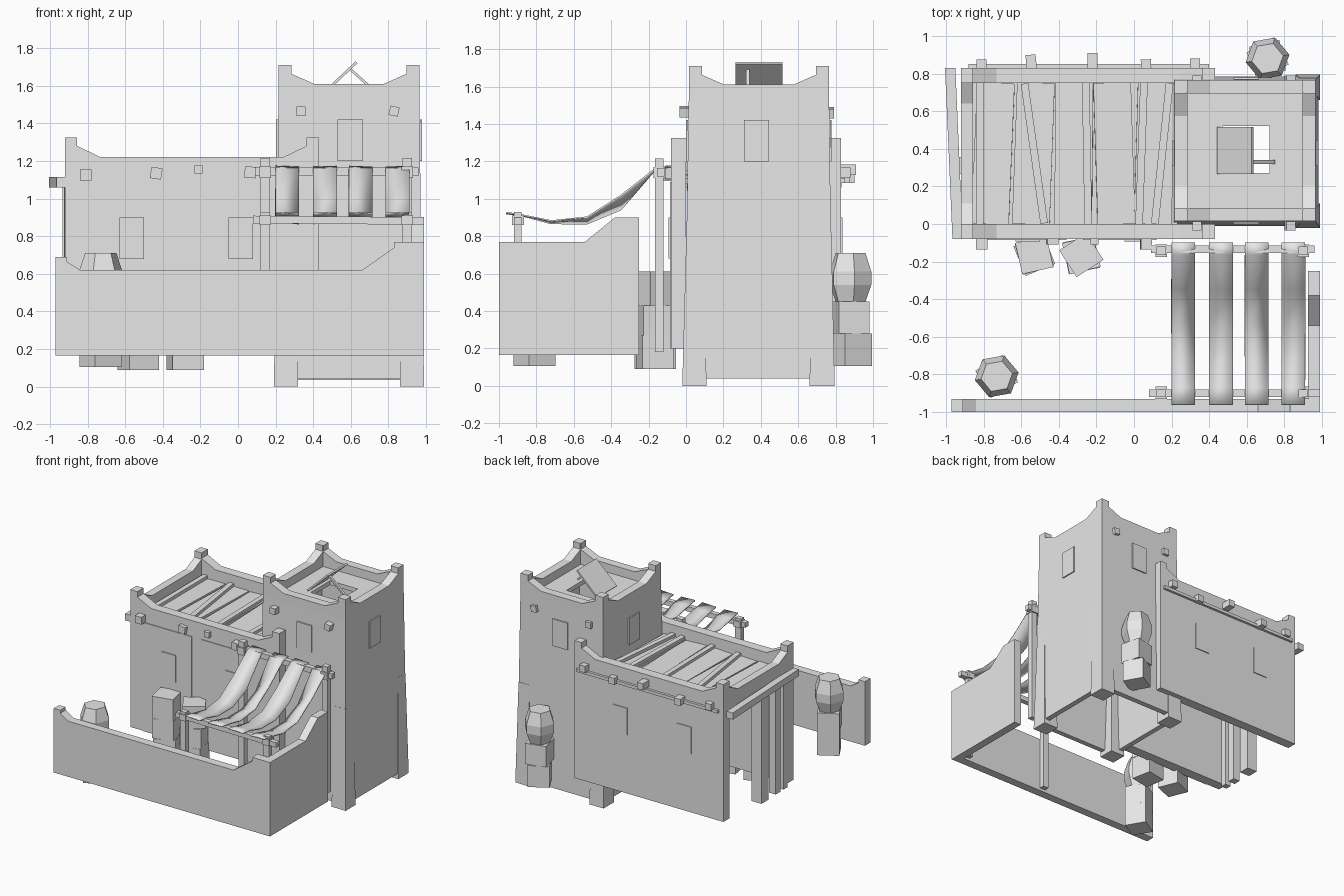
import bpy, bmesh, math, random
from mathutils import Vector

if "Cube" in bpy.data.objects:
    bpy.data.objects.remove(bpy.data.objects["Cube"])

random.seed(4)
clay = bpy.data.materials.new("plain_grey")
clay.diffuse_color = (0.8, 0.8, 0.8, 1)
clay.use_nodes = True
clay.node_tree.nodes["Principled BSDF"].inputs["Base Color"].default_value = clay.diffuse_color


def finish(name, bm):
    bmesh.ops.recalc_face_normals(bm, faces=bm.faces)
    me = bpy.data.meshes.new(name)
    bm.to_mesh(me)
    bm.free()
    me.materials.append(clay)
    ob = bpy.data.objects.new(name, me)
    bpy.context.collection.objects.link(ob)
    return ob


def box(name, lo, hi, rot=(0, 0, 0)):
    bm = bmesh.new()
    bmesh.ops.create_cube(bm, size=1)
    lo, hi = Vector(lo), Vector(hi)
    bmesh.ops.scale(bm, vec=hi - lo, verts=bm.verts)
    ob = finish(name, bm)
    ob.location = (lo + hi) / 2
    ob.rotation_euler = [math.radians(a) for a in rot]
    return ob


def prism(name, pts, axis, a, b):
    """Extrude a (side, height) outline along x or y from a to b."""
    bm = bmesh.new()
    place = (lambda u, z, d: (u, d, z)) if axis == 'y' else (lambda u, z, d: (d, u, z))
    face = bm.faces.new([bm.verts.new(place(u, z, a)) for u, z in pts])
    ext = bmesh.ops.extrude_face_region(bm, geom=[face])
    new = [v for v in ext['geom'] if isinstance(v, bmesh.types.BMVert)]
    bmesh.ops.translate(bm, verts=new, vec=place(0, 0, b - a))
    return finish(name, bm)


def rampart(u0, u1, z0, z1, zc, cw=0.065, sw=0.19):
    """Wall outline with raised corners sloping to a flat middle."""
    zs = zc - 0.045
    return [(u0, z0), (u1, z0), (u1, zc), (u1 - cw, zc), (u1 - cw, zs), (u1 - sw, z1),
            (u0 + sw, z1), (u0 + cw, zs), (u0 + cw, zc), (u0, zc)]


def frustum(name, lo, hi, z0, z1, open_bottom=False):
    """Tapered block between two (x0, x1, y0, y1) rectangles."""
    bm = bmesh.new()
    r = [[bm.verts.new((q[i], q[j], z)) for i, j in ((0, 2), (1, 2), (1, 3), (0, 3))]
         for q, z in ((lo, z0), (hi, z1))]
    bm.faces.new(r[1])
    if not open_bottom:
        bm.faces.new(r[0])
    for i in range(4):
        k = (i + 1) % 4
        bm.faces.new((r[0][i], r[0][k], r[1][k], r[1][i]))
    return finish(name, bm)


# Tower shell, open underneath, with roof hatch hole
X0, X1, Y0, Y1 = 0.215, 0.965, 0.015, 0.765
tower = frustum("tower_body", (0.20, 0.98, -0.01, 0.785), (X0, X1, Y0, Y1), 0.04, 1.54, True)
shell = tower.modifiers.new("thickness", 'SOLIDIFY')
shell.thickness, shell.offset = 0.06, -1
cutter = box("hatch_cutter", (0.47, 0.27, 1.40), (0.72, 0.52, 1.7))
cutter.hide_render = True
cutter.hide_viewport = True
cut = tower.modifiers.new("hatch", 'BOOLEAN')
cut.object, cut.operation, cut.solver = cutter, 'DIFFERENCE', 'EXACT'

# Tower corner buttresses
for sx in (0, 1):
    for sy in (0, 1):
        lo = ((0.19, 0.32), (0.86, 0.99))[sx] + ((-0.02, 0.11), (0.66, 0.795))[sy]
        hi = ((0.207, 0.30), (0.88, 0.973))[sx] + ((0.002, 0.09), (0.68, 0.777))[sy]
        frustum("tower_buttress", lo, hi, 0, 0.82)

# Tower parapet, windows and beam ends
for d in (Y0, Y1 - 0.07):
    prism("tower_parapet", rampart(X0, X1, 1.54, 1.61, 1.71), 'y', d, d + 0.07)
for d in (X0, X1 - 0.07):
    prism("tower_parapet_side", rampart(Y0, Y1, 1.54, 1.61, 1.71), 'x', d, d + 0.07)
for y in (0.006, 0.774):
    box("tower_window", (0.53, y - 0.005, 1.2), (0.665, y + 0.005, 1.42))
for x in (0.207, 0.973):
    box("tower_window_side", (x - 0.005, 0.31, 1.2), (x + 0.005, 0.445, 1.42))
for x, turn in ((0.335, 0), (0.83, 12)):
    box("tower_beam_end", (x - 0.025, -0.035, 1.44), (x + 0.025, 0.05, 1.49), (0, turn, 0))
    box("tower_beam_end_back", (x - 0.025, 0.73, 1.435), (x + 0.025, 0.79, 1.485), (0, turn, 0))

# Roof hatch lid and prop
prism("hatch_lid", [(0.44, 1.555), (0.45, 1.545), (0.635, 1.72), (0.625, 1.73)], 'y', 0.265, 0.515)
prism("hatch_prop", [(0.59, 1.685), (0.6, 1.695), (0.75, 1.56), (0.74, 1.55)], 'y', 0.32, 0.34)

# House walls
prism("house_front_wall", rampart(-0.92, 0.43, 0.2, 1.22, 1.325), 'y', -0.08, 0)
prism("house_back_wall", rampart(-0.92, 0.43, 0.2, 1.22, 1.325), 'y', 0.75, 0.83)
prism("house_left_parapet", rampart(-0.08, 0.83, 1.08, 1.22, 1.325), 'x', -0.92, -0.855)
for x0, x1 in ((-0.8, -0.36), (-0.27, 0.12)):
    box("front_plaster_panel", (x0, -0.086, 0.2), (x1, -0.078, 1.09))
for x in (-0.565, 0.015):
    box("front_window", (x - 0.065, -0.094, 0.68), (x + 0.065, -0.085, 0.9))
    box("back_window", (x - 0.065, 0.828, 0.68), (x + 0.065, 0.837, 0.9))

# House roof deck with loose boards and battens
box("roof_deck", (-0.87, -0.02, 1.08), (0.23, 0.77, 1.11))
for i in range(5):
    x = -0.85 + i * 0.215
    box("roof_board", (x, 0, 1.11), (x + 0.2, 0.75, 1.13), (0, random.uniform(-3, 3), random.uniform(-3, 3)))
for x, turn in ((-0.82, 0), (-0.53, 8), (-0.25, 1), (0.04, -2), (0.15, -6)):
    box("roof_batten", (x - 0.02, 0.0, 1.12), (x + 0.02, 0.75, 1.155), (0, 0, turn))

# House beam ends and back rail
for x, z, h, y, turn in ((-0.81, 1.125, 0.03, -0.135, 0), (-0.435, 1.135, 0.03, -0.11, 8),
                         (-0.21, 1.155, 0.022, -0.11, 0), (0.065, 1.14, 0.03, -0.135, 4)):
    box("front_beam_end", (x - h, y, z - h), (x + h, -0.04, z + h), (0, turn, 0))
for x, z, y, turn in ((-0.81, 1.13, 0.875, 0), (-0.545, 1.11, 0.9, 5), (-0.22, 1.155, 0.91, 0),
                      (0.065, 1.11, 0.875, 3), (0.325, 1.14, 0.88, 0)):
    box("back_beam_end", (x - 0.027, 0.78, z - 0.027), (x + 0.027, y, z + 0.027), (0, 0, turn))
box("back_rail", (-0.88, 0.825, 1.085), (0.4, 0.85, 1.11))

# Open left side: lintel and posts
box("side_lintel", (-0.985, -0.08, 1.06), (-0.93, 0.83, 1.115), (0, 0, 2.5))
for y, w in ((0.31, 0.045), (0.13, 0.03), (0.03, 0.025)):
    box("side_post", (-0.91 - w / 2, y - w, 0.17), (-0.91 + 1.5 * w, y + w, 1.09))

# Courtyard wall
prism("yard_front_wall", [(-0.97, 0.165), (0.99, 0.165), (0.99, 0.77), (0.83, 0.77), (0.83, 0.74), (0.66, 0.62),
                          (-0.84, 0.62), (-0.91, 0.665), (-0.91, 0.69), (-0.97, 0.69)], 'y', -1, -0.93)
prism("yard_right_wall", [(-1, 0.165), (-0.25, 0.165), (-0.25, 0.9), (-0.38, 0.9), (-0.54, 0.77), (-1, 0.77)],
      'x', 0.925, 0.99)

# Awning frame
for x in (0.145, 0.9):
    box("awning_back_post", (x - 0.025, -0.165, 0.18), (x + 0.025, -0.12, 1.215))
    box("awning_front_post", (x - 0.025, -0.92, 0.18), (x + 0.025, -0.88, 0.93))
    box("awning_joint", (x - 0.03, -0.93, 0.86), (x + 0.03, -0.865, 0.91))
    box("awning_back_joint", (x - 0.03, -0.175, 1.11), (x + 0.03, -0.11, 1.17))
box("awning_back_beam", (0.09, -0.155, 1.12), (0.96, -0.115, 1.165))
box("awning_front_beam", (0.08, -0.92, 0.865), (0.99, -0.88, 0.905), (0, 0.5, 0))

# Sagging cloth strips, one edge hanging lower than the other
ys = (-0.96, -0.87, -0.72, -0.53, -0.35, -0.165, -0.1)
low = (0.925, 0.912, 0.872, 0.87, 0.945, 1.16, 1.17)
high = (0.93, 0.915, 0.885, 0.905, 1.02, 1.165, 1.175)
for i, x in enumerate((0.2, 0.4, 0.59, 0.785)):
    a, b = (low, high) if i % 2 else (high, low)
    bm = bmesh.new()
    rows = [(bm.verts.new((x, y, p)), bm.verts.new((x + 0.125, y, q))) for y, p, q in zip(ys, a, b)]
    for r, s in zip(rows, rows[1:]):
        f = bm.faces.new((r[0], r[1], s[1], s[0]))
        f.smooth = True
    cloth = finish("awning_cloth", bm)
    cloth.modifiers.new("thickness", 'SOLIDIFY').thickness = 0.008


# Stacked crates and hexagonal pots
def crates(x, y, levels, half):
    for z0, z1 in zip(levels, levels[1:]):
        box("crate", (x - half, y - half, z0), (x + half, y + half, z1), (0, 0, random.uniform(8, 35)))


def pot(x, y, z):
    bm = bmesh.new()
    rings = [[bm.verts.new((x + r * math.cos(math.radians(60 * k + 10)),
                            y + r * math.sin(math.radians(60 * k + 10)), z + h)) for k in range(6)]
             for r, h in ((0.085, 0), (0.118, 0.09), (0.118, 0.16), (0.085, 0.26))]
    bm.faces.new(rings[0])
    bm.faces.new(rings[-1])
    for r, s in zip(rings, rings[1:]):
        for k in range(6):
            j = (k + 1) % 6
            bm.faces.new((r[k], r[j], s[j], s[k]))
    finish("pot", bm)


for x in (-0.53, -0.28):
    crates(x, -0.165, (0.09, 0.27, 0.43, 0.61), 0.085)
for x, y in ((-0.73, -0.81), (0.71, 0.88)):
    crates(x, y, (0.105, 0.28, 0.45), 0.083)
    pot(x, y, 0.45)
